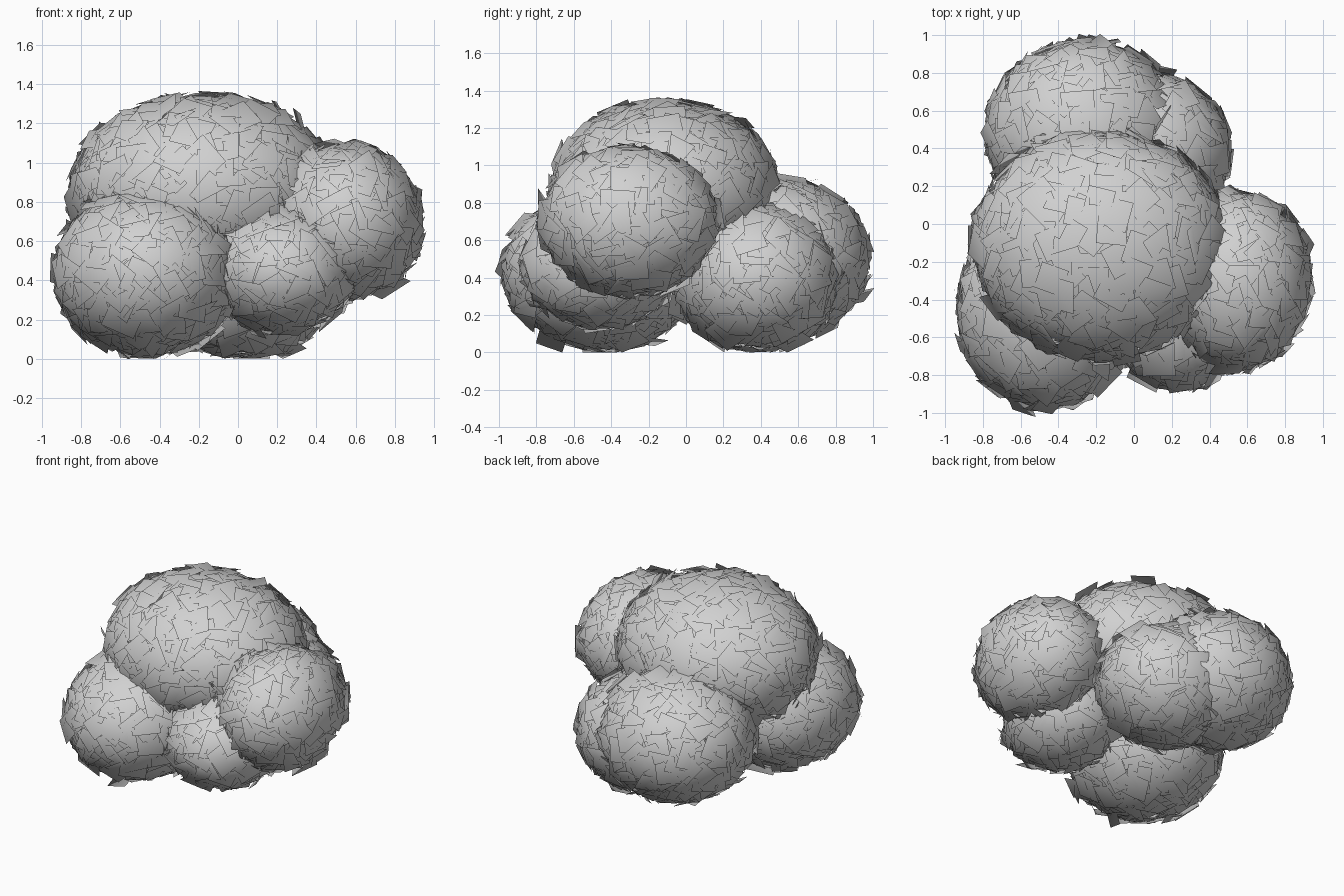
import bpy, bmesh, math, random
from mathutils import Vector, Matrix

random.seed(7)
default = bpy.data.objects.get("Cube")
if default:
    bpy.data.objects.remove(default, do_unlink=True)

# One plain grey for all the foliage
grey = bpy.data.materials.new("leaf_grey")
grey.use_nodes = True
colour = (0.64, 0.64, 0.64, 1)
grey.diffuse_color = colour
grey.node_tree.nodes["Principled BSDF"].inputs["Base Color"].default_value = colour

GOLDEN = math.pi * (3 - math.sqrt(5))


def leaf_clump(name, centre, radii, density=115):
    """Cover an ellipsoid with overlapping, loosely tilted square leaf cards."""
    centre, radii = Vector(centre), Vector(radii)
    bm = bmesh.new()
    normals = []
    mean = sum(radii) / 3
    count = int(density * 4 * math.pi * mean ** 2)
    for i in range(count):
        # Even spiral of points with a little jitter
        h = 1 - 2 * (i + 0.5) / count
        ring = math.sqrt(1 - h * h)
        turn = i * GOLDEN + random.uniform(-0.1, 0.1)
        unit = Vector((ring * math.cos(turn), ring * math.sin(turn), h))
        normal = Vector([u / r for u, r in zip(unit, radii)]).normalized()
        place = centre + Vector([u * r for u, r in zip(unit, radii)]) * random.uniform(0.94, 0.98)
        # Lay the card on the surface, spin it, then tilt it
        frame = normal.to_track_quat('Z', 'Y').to_matrix()
        spin = Matrix.Rotation(random.uniform(0, math.tau), 3, 'Z')
        tilt = Matrix.Rotation(random.gauss(0, 0.24), 3, 'X')
        half = random.uniform(0.07, 0.095)
        corners = []
        for sx, sy in ((-1, -1), (1, -1), (1, 1), (-1, 1)):
            offset = frame @ spin @ tilt @ Vector((sx * half, sy * half, 0))
            corner = place + offset
            corner.z = max(corner.z, 0)
            corners.append(bm.verts.new(corner))
            normals.append(Vector([o / r ** 2 for o, r in
                                   zip(corner - centre, radii)]).normalized())
        bm.faces.new(corners).smooth = True
    mesh = bpy.data.meshes.new(name)
    bm.to_mesh(mesh)
    bm.free()
    mesh.materials.append(grey)
    # Rounded shading across the whole clump
    mesh.normals_split_custom_set_from_vertices(normals)
    obj = bpy.data.objects.new(name, mesh)
    bpy.context.collection.objects.link(obj)


leaf_clump("crown_clump", (-0.18, -0.11, 0.86), (0.69, 0.62, 0.50))
leaf_clump("front_right_clump", (-0.465, -0.44, 0.44), (0.48, 0.54, 0.43))
leaf_clump("front_middle_clump", (0.23, -0.46, 0.45), (0.37, 0.41, 0.32))
leaf_clump("left_clump", (0.55, -0.30, 0.70), (0.39, 0.47, 0.40))
leaf_clump("back_clump", (-0.27, 0.49, 0.50), (0.52, 0.49, 0.44))
leaf_clump("back_left_clump", (0.04, 0.38, 0.40), (0.47, 0.44, 0.40))
